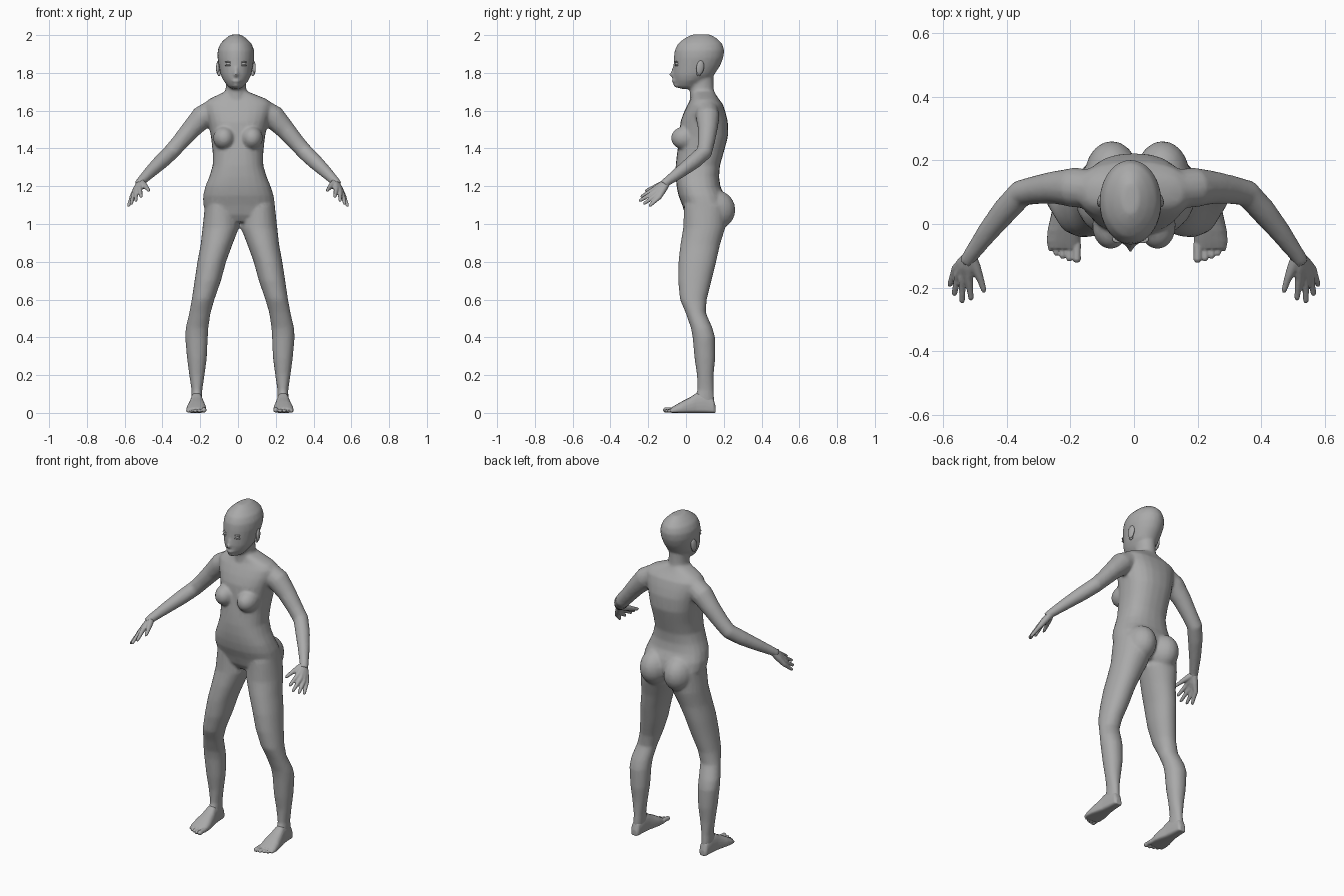
import bpy, bmesh, math
from mathutils import Vector, Matrix

skin = bpy.data.materials.new("skin_grey")
skin.diffuse_color = (0.4, 0.4, 0.4, 1)
MX = 0.01      # stance sits slightly to +x
HX = -0.011    # head sits slightly to -x


def skin_rings(bm, rings):
    """Bridge equal-length rings of points and cap both ends."""
    vs = [[bm.verts.new(p) for p in r] for r in rings]
    n = len(vs[0])
    faces = [bm.faces.new((a[i], a[(i + 1) % n], b[(i + 1) % n], b[i]))
             for a, b in zip(vs, vs[1:]) for i in range(n)]
    faces += [bm.faces.new(vs[0][::-1]), bm.faces.new(vs[-1])]
    bmesh.ops.recalc_face_normals(bm, faces=faces)


def stack(bm, rows, power=2.0, n=24):
    """Horizontal cross-sections: z, x0, x1, y_front, y_back."""
    rings = []
    for z, x0, x1, y0, y1 in rows:
        ring = []
        for i in range(n):
            a = 2 * math.pi * i / n
            c, s = math.cos(a), math.sin(a)
            ring.append(((x0 + x1) / 2 + (x1 - x0) / 2 * math.copysign(abs(c) ** (2 / power), c),
                         (y0 + y1) / 2 + (y1 - y0) / 2 * math.copysign(abs(s) ** (2 / power), s), z))
        rings.append(ring)
    skin_rings(bm, rings)


def tube(bm, path, n=14):
    """Round limb along points (x, y, z, radius)."""
    pts = [Vector(p[:3]) for p in path]
    rings = []
    for i, p in enumerate(pts):
        t = (pts[min(i + 1, len(pts) - 1)] - pts[max(i - 1, 0)]).normalized()
        u = t.cross(Vector((0.3, 1, 0.5))).normalized()
        v = t.cross(u)
        rings.append([p + path[i][3] * (u * math.cos(2 * math.pi * k / n) + v * math.sin(2 * math.pi * k / n))
                      for k in range(n)])
    skin_rings(bm, rings)


def ball(bm, c, r, rot=None):
    m = Matrix.Translation(c) @ (rot or Matrix()) @ Matrix.Diagonal((*r, 1))
    bmesh.ops.create_uvsphere(bm, u_segments=18, v_segments=12, radius=1, matrix=m)


def finish(name, bm, voxel=0, smooth=0, ratio=1.0):
    me = bpy.data.meshes.new(name)
    bm.to_mesh(me)
    bm.free()
    me.materials.append(skin)
    me.polygons.foreach_set("use_smooth", [True] * len(me.polygons))
    ob = bpy.data.objects.new(name, me)
    bpy.context.collection.objects.link(ob)
    if voxel:
        rm = ob.modifiers.new("fuse", 'REMESH')
        rm.mode, rm.voxel_size, rm.use_smooth_shade = 'VOXEL', voxel, True
        sm = ob.modifiers.new("soften", 'SMOOTH')
        sm.factor, sm.iterations = 0.5, smooth
        ob.modifiers.new("reduce", 'DECIMATE').ratio = ratio
    return ob


def flip(rows, s, cols=(0,)):
    return [tuple(s * v if i in cols else v for i, v in enumerate(r)) for r in rows]


body = bmesh.new()
# torso
stack(body, [(z, c - w, c + w, f, b) for z, c, w, f, b in [
    (1.01, MX, .10, .02, .16), (1.05, MX, .17, -.005, .20), (1.10, .006, .19, -.02, .215),
    (1.15, .002, .187, -.04, .205), (1.20, 0, .173, -.05, .182), (1.25, 0, .152, -.055, .175),
    (1.31, 0, .134, -.055, .18), (1.38, 0, .134, -.047, .20), (1.46, 0, .143, -.035, .222),
    (1.54, 0, .158, -.03, .222), (1.59, 0, .172, -.012, .21), (1.635, 0, .178, .01, .195),
    (1.66, 0, .155, .025, .175), (1.682, -.005, .105, .03, .16), (1.70, -.008, .062, .03, .15)]], 2.4)
# neck
stack(body, [(z, HX - w, HX + w, f, b) for z, w, f, b in [
    (1.62, .07, .02, .165), (1.68, .06, .02, .15), (1.72, .054, .02, .147), (1.79, .054, .015, .145)]])
# head
stack(body, [(z, HX - w, HX + w, f, b) for z, w, f, b in [
    (1.715, .022, -.03, .03), (1.728, .042, -.05, .06), (1.76, .067, -.062, .11),
    (1.79, .081, -.068, .15), (1.84, .091, -.066, .182), (1.88, .098, -.065, .198),
    (1.92, .097, -.060, .203), (1.955, .083, -.043, .192), (1.982, .056, -.01, .165),
    (2.003, .026, .03, .13)]])
# nose and lips
ball(body, (HX, -.068, 1.79), (.014, .022, .014))
ball(body, (HX, -.066, 1.806), (.009, .012, .03))
ball(body, (HX, -.060, 1.757), (.026, .017, .011))
ball(body, (HX, -.050, 1.735), (.024, .016, .014))
for s in (-1, 1):
    # chest and seat
    ball(body, (s * .074, -.005, 1.455), (.058, .075, .062))
    ball(body, (s * .08 + MX, .155, 1.075), (.085, .107, .105))
    # leg
    rows = [(1.10, .02, .185, -.01, .21), (.98, .005, .198, -.015, .208), (.89, .040, .208, -.03, .18),
            (.80, .073, .225, -.04, .16), (.70, .10, .24, -.042, .135), (.60, .135, .255, -.032, .11),
            (.53, .155, .268, -.002, .105), (.45, .167, .287, .026, .14), (.40, .17, .29, .035, .154),
            (.29, .175, .28, .045, .155), (.20, .187, .268, .058, .146), (.12, .199, .256, .06, .146),
            (.05, .20, .258, .03, .152)]
    stack(body, [(z, s * a + MX, s * b + MX, f, k) for z, a, b, f, k in rows], 2.1)
    # arm
    tube(body, flip([(.13, .11, 1.60, .062), (.19, .115, 1.565, .063), (.25, .115, 1.50, .052),
                     (.31, .107, 1.43, .045), (.355, .097, 1.38, .043), (.405, .043, 1.332, .041),
                     (.46, -.025, 1.28, .034), (.515, -.10, 1.225, .025), (.527, -.12, 1.208, .025)], s))
finish("body", body, .008, 8, .35)

for s, side in ((-1, "left"), (1, "right")):
    # hand: palm of four overlapping rays, each ending in a finger, plus a thumb
    hand = bmesh.new()
    wrist = Vector((.515, -.10, 1.222))
    fingers = [((.520, -.172, 1.182), (.512, -.240, 1.142)), ((.540, -.172, 1.166), (.541, -.250, 1.120)),
               ((.554, -.160, 1.152), (.566, -.226, 1.105)), ((.562, -.142, 1.142), (.581, -.196, 1.093))]
    for base, tip in fingers:
        b, t = Vector(base), Vector(tip)
        m = b.lerp(t, .55)
        tube(hand, flip([(*wrist, .02), (*wrist.lerp(b, .5), .019), (*b, .0135), (*m, .0105),
                         (*b.lerp(t, .9), .009), (*t, .004)], s), 10)
    tube(hand, flip([(*wrist, .02), (.498, -.138, 1.206, .017), (.482, -.178, 1.190, .0115),
                     (.473, -.207, 1.178, .009), (.471, -.217, 1.175, .004)], s), 10)
    finish(side + "_hand", hand, .004, 4, .4)

    # foot: cross-sections along y (y, inner, outer, top)
    foot = bmesh.new()
    rings = []
    for y, a, b, top in [(.157, .212, .247, .035), (.145, .203, .256, .075), (.10, .198, .26, .11),
                         (.055, .193, .265, .105), (.02, .185, .273, .082), (-.02, .178, .282, .062),
                         (-.055, .178, .285, .042), (-.078, .183, .280, .028)]:
        ring = []
        for k in range(20):
            c, q = math.cos(math.pi * k / 10), math.sin(math.pi * k / 10)
            x = (a + b) / 2 + (b - a) / 2 * math.copysign(abs(c) ** .7, c)
            ring.append((s * x + MX, y, top * .35 + (top * .65 * q if q > 0 else top * .35 * -abs(q) ** .4)))
        rings.append(ring)
    skin_rings(foot, rings)
    # toes
    for x, tip, r in [(.190, -.122, .014), (.214, -.118, .0105), (.235, -.110, .010),
                      (.255, -.100, .0095), (.273, -.086, .009)]:
        tube(foot, [(s * x + MX, tip + .06, r + .003, r), (s * x + MX, tip + .03, r + .003, r * .9),
                    (s * x + MX, tip + .01, r + .001, r), (s * x + MX, tip, r, r * .5)], 10)
    finish(side + "_foot", foot, .004, 4, .4)

    # ear
    ear = bmesh.new()
    tilt = Matrix.Rotation(s * .25, 4, 'Z') @ Matrix.Rotation(-.15, 4, 'X')
    ball(ear, (HX + s * .094, .075, 1.828), (.010, .021, .038), tilt)
    ball(ear, (HX + s * .089, .068, 1.798), (.009, .012, .016), tilt)
    finish(side + "_ear", ear)

    # eye with lids
    eye = bmesh.new()
    ball(eye, (HX + s * .037, -.047, 1.848), (.017, .012, .009))
    for dz in (-.009, .010):
        ball(eye, (HX + s * .037, -.048, 1.848 + dz), (.021, .012, .004))
    finish(side + "_eye", eye)
